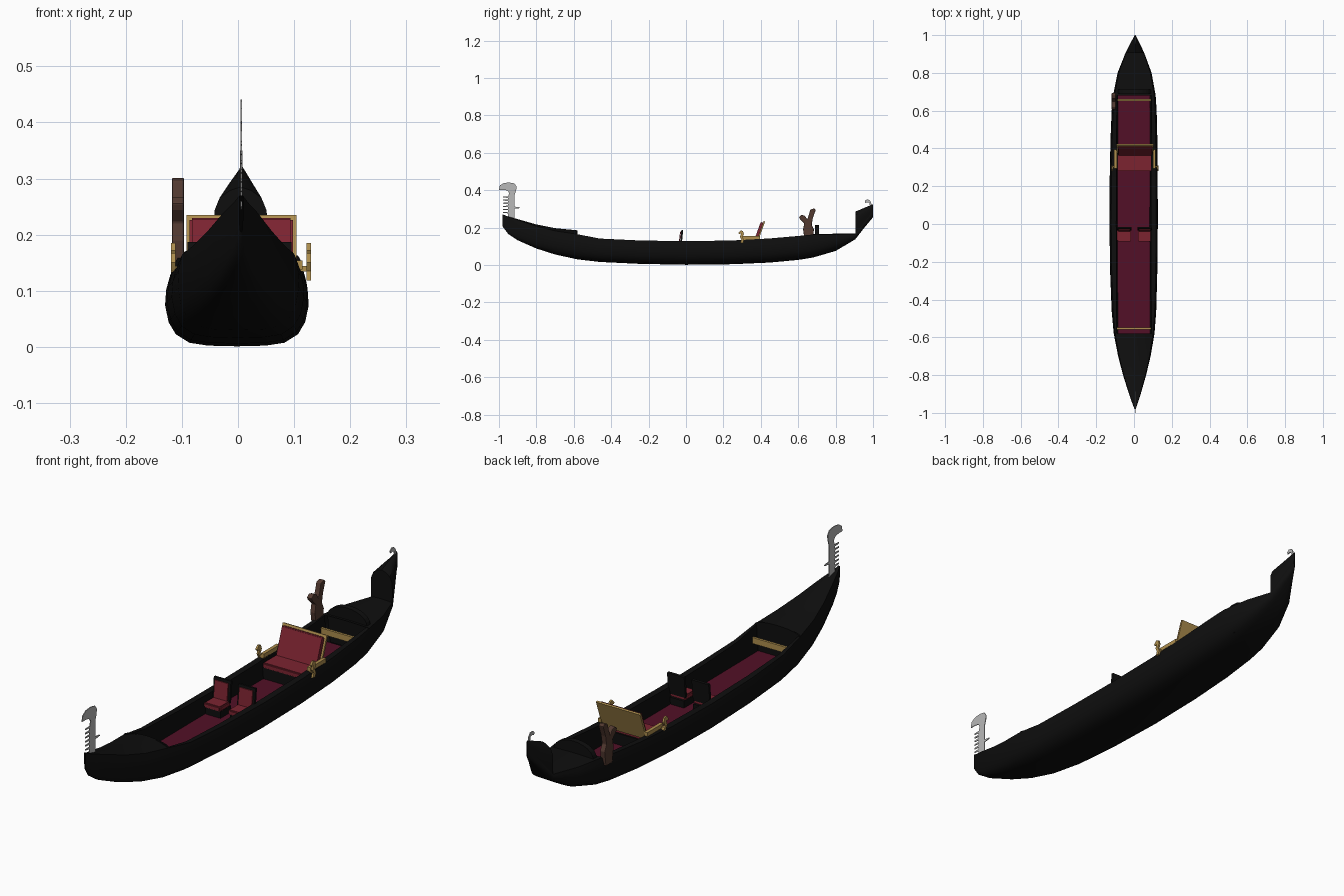
import bpy, bmesh, math
from mathutils import Matrix, Vector

cube = bpy.data.objects.get("Cube")
if cube:
    bpy.data.objects.remove(cube, do_unlink=True)


def material(name, r, g, b):
    m = bpy.data.materials.new(name)
    m.use_nodes = True
    m.diffuse_color = (r, g, b, 1)
    m.node_tree.nodes["Principled BSDF"].inputs["Base Color"].default_value = (r, g, b, 1)
    return m


BLACK = material("black_lacquer", .0045, .0045, .0045)
MAROON = material("maroon_carpet", .085, .005, .02)
RED = material("red_upholstery", .2, .017, .03)
GOLD = material("gilded_brass", .42, .27, .075)
WOOD = material("walnut_wood", .085, .042, .03)
STEEL = material("polished_steel", .48, .48, .48)


def finish(name, bm, mat, smooth=False):
    bmesh.ops.remove_doubles(bm, verts=bm.verts, dist=1e-5)
    bmesh.ops.recalc_face_normals(bm, faces=bm.faces)
    me = bpy.data.meshes.new(name)
    bm.to_mesh(me)
    bm.free()
    me.materials.append(mat)
    ob = bpy.data.objects.new(name, me)
    bpy.context.collection.objects.link(ob)
    if smooth:
        bpy.ops.object.select_all(action='DESELECT')
        ob.select_set(True)
        bpy.context.view_layer.objects.active = ob
        bpy.ops.object.shade_smooth_by_angle(angle=math.radians(35))
    return ob


def loft(name, rows, mat, smooth=True, caps=False):
    bm = bmesh.new()
    grid = [[bm.verts.new(p) for p in row] for row in rows]
    for a, b in zip(grid, grid[1:]):
        for i in range(len(a) - 1):
            bm.faces.new((a[i], a[i + 1], b[i + 1], b[i]))
    if caps:
        bm.faces.new(grid[0])
        bm.faces.new(grid[-1])
    return finish(name, bm, mat, smooth)


def box(name, x, y, z, mat, tilt=0, bevel=0):
    """Box from (low, high) ranges, tilted about its bottom edge."""
    bm = bmesh.new()
    size = [r[1] - r[0] for r in (x, y, z)]
    mid = Vector([sum(r) / 2 for r in (x, y, z)])
    bmesh.ops.create_cube(bm, size=1)
    bmesh.ops.scale(bm, vec=size, verts=bm.verts)
    if bevel:
        bmesh.ops.bevel(bm, geom=bm.edges[:], offset=bevel, segments=2, affect='EDGES')
    bmesh.ops.translate(bm, vec=mid, verts=bm.verts)
    bmesh.ops.rotate(bm, cent=(mid.x, mid.y, z[0]), verts=bm.verts,
                     matrix=Matrix.Rotation(-tilt, 3, 'X'))
    return finish(name, bm, mat)


def plate(name, outline, x, thick, mat, bevel=0):
    """Side outline of (y, z) points, extruded across x."""
    bm = bmesh.new()
    face = bm.faces.new([bm.verts.new((x - thick / 2, y, z)) for y, z in outline])
    new = bmesh.ops.extrude_face_region(bm, geom=[face])["geom"]
    bmesh.ops.translate(bm, vec=(thick, 0, 0),
                        verts=[v for v in new if isinstance(v, bmesh.types.BMVert)])
    ob = finish(name, bm, mat)
    if bevel:
        mod = ob.modifiers.new("soft_edges", 'BEVEL')
        mod.width, mod.segments = bevel, 2
    return ob


# Hull stations: y, half width, keel height, sheer height
STATIONS = [
    (-.98, .003, .205, .27), (-.95, .014, .165, .257), (-.9, .031, .132, .241),
    (-.8, .061, .088, .207), (-.7, .086, .056, .182), (-.58, .108, .03, .164),
    (-.46, .118, .016, .141), (-.25, .125, .006, .131), (0, .128, .001, .127),
    (.25, .127, .004, .131), (.45, .124, .013, .142), (.6, .119, .027, .155),
    (.68, .113, .04, .163), (.8, .09, .075, .164), (.905, .05, .137, .165),
    (.95, .028, .195, .225), (1.0, .002, .255, .29)]
SECTION = [(0, 0), (.4, .01), (.66, .05), (.85, .17), (.95, .34), (1, .58), (.985, .8), (.93, 1)]
SHEER = SECTION[-1][0]
BOW_END, STERN_START, FIN = -.58, .68, .905


def centre(y):
    return .006 - .008 * (1 - y * y)


def between(a, b):
    return [s for s in STATIONS if a <= s[0] <= b]


# Outer hull
half = SECTION[::-1]
rows = []
for y, w, k, s in STATIONS:
    pts = [(-f, h) for f, h in half] + SECTION[1:]
    rows.append([(centre(y) + f * w, y, k + h * (s - k)) for f, h in pts])
loft("hull", rows, BLACK)

# Side decks and inner walls
for name, side in (("left", 1), ("right", -1)):
    rows = []
    for y, w, k, s in between(BOW_END, STERN_START):
        c = centre(y)
        rows.append([(c + side * w * SHEER, y, s), (c + side * .092, y, s),
                     (c + side * .085, y, .058)])
    loft(name + "_gunwale", rows, BLACK, smooth=False)

box("floor", (-.088, .086), (BOW_END, STERN_START), (.054, .06), MAROON)


# Cambered end decks
def deck(name, a, b, camber):
    rows = []
    for y, w, k, s in between(a, b):
        rows.append([(centre(y) + f * w * SHEER, y, s + camber(y) * (1 - f * f))
                     for f in (-1, -.6, -.25, 0, .25, .6, 1)])
    return loft(name, rows, BLACK)


deck("bow_deck", -.98, BOW_END, lambda y: .021 * (y + .98) / .4)
deck("stern_deck", STERN_START, FIN, lambda y: .003)


# Bulkheads: arched boards closing the cabin ends
def bulkhead(name, y, w, spring, rise, thick):
    bm = bmesh.new()
    n = 12
    top = [(w * math.cos(math.pi * i / n), spring + rise * math.sin(math.pi * i / n))
           for i in range(n + 1)]
    outline = [(w * .86, .056)] + top + [(-w * .86, .056)]
    face = bm.faces.new([bm.verts.new((centre(y) + x, y, z)) for x, z in outline])
    new = bmesh.ops.extrude_face_region(bm, geom=[face])["geom"]
    bmesh.ops.translate(bm, vec=(0, thick, 0),
                        verts=[v for v in new if isinstance(v, bmesh.types.BMVert)])
    finish(name, bm, BLACK)


bulkhead("bow_bulkhead", BOW_END - .006, .1, .164, .02, .006)
bulkhead("stern_backboard", .69, .088, .163, .05, .022)

# Raised stern fin
FIN_SHAPE = [(1, 0), (1.03, .35), (1, .65), (.8, .84), (.4, .95)]
rows = []
for y, w, k, s in between(FIN, 1):
    top = .285 + .04 * (y - FIN) / (1 - FIN)
    ring = FIN_SHAPE + [(0, 1)] + [(-f, h) for f, h in FIN_SHAPE[::-1]]
    rows.append([(centre(y) + f * w * SHEER, y, s + h * (top - s)) for f, h in ring])
loft("stern_fin", rows, BLACK, caps=True)

# Gilded crossbars
for name, y in (("bow_crossbar", -.554), ("stern_crossbar", .656)):
    box(name, (-.09, .09), (y - .005, y + .005), (.1, .124), GOLD)

# Bow comb: blade, forward teeth and one backward tooth
TIP_X = .006
plate("bow_comb_blade", [
    (-.952, .25), (-.952, .36), (-.945, .385), (-.955, .398), (-.975, .402), (-1, .402),
    (-.995, .425), (-.975, .438), (-.945, .441), (-.918, .436), (-.906, .42), (-.908, .4),
    (-.916, .375), (-.916, .245)], TIP_X, .003, STEEL)
for i in range(6):
    z = .276 + i * .0165
    plate(f"bow_comb_tooth_{i + 1}", [(-.978, z + .002), (-.95, z), (-.95, z + .008),
                                      (-.978, z + .007)], TIP_X, .003, STEEL)
plate("bow_comb_back_tooth", [(-.918, .3), (-.888, .304), (-.888, .308), (-.918, .312)],
      TIP_X, .003, STEEL)

# Stern curl
plate("stern_curl", [(.985, .31), (.992, .31), (.99, .335), (.98, .348), (.966, .35),
                     (.956, .342), (.958, .332), (.97, .335), (.98, .332)], TIP_X, .004, STEEL)

# Forked oar rest
plate("oar_rest", [
    (.635, .13), (.676, .13), (.684, .19), (.672, .215), (.678, .25), (.694, .295),
    (.684, .302), (.664, .296), (.656, .265), (.648, .244), (.636, .262), (.618, .268),
    (.604, .256), (.61, .244), (.632, .222), (.626, .19)], -.107, .022, WOOD, bevel=.003)

# Main seat: base, cushion, framed sloping back
SEAT = (-.092, .104)
box("main_seat_base", SEAT, (.285, .375), (.058, .105), BLACK)
box("main_seat_cushion", (-.088, .1), (.28, .372), (.105, .126), RED, bevel=.004)
LEAN = math.radians(20)
box("main_seat_back_frame", SEAT, (.374, .382), (.12, .241), GOLD, tilt=LEAN)
box("main_seat_back_cushion", (-.086, .098), (.36, .374), (.12, .236), RED,
    tilt=LEAN, bevel=.004)

# Armrests with curled brass figures at their front ends
FIGURE = [(.29, .118), (.306, .118), (.31, .135), (.302, .15), (.31, .165), (.304, .182),
          (.292, .185), (.28, .172), (.283, .166), (.294, .168), (.288, .15), (.296, .135)]
for name, x, rail in (("left", .126, .108), ("right", -.115, -.098)):
    plate(name + "_brass_figure", FIGURE, x, .008, GOLD)
    box(name + "_armrest", (rail - .007, rail + .007), (.295, .395), (.138, .154), GOLD)
    box(name + "_arm_panel", (rail - .004, rail + .004), (.3, .385), (.1, .138), GOLD)
    box(name + "_figure_bracket", (min(x, rail), max(x, rail)), (.298, .306), (.134, .144), GOLD)

# Two small chairs
for name, x in (("left", .057), ("right", -.052)):
    box(name + "_chair_base", (x - .034, x + .034), (-.085, -.02), (.058, .088), BLACK)
    box(name + "_chair_cushion", (x - .037, x + .037), (-.092, -.026), (.088, .108), RED,
        bevel=.004)
    box(name + "_chair_back", (x - .038, x + .038), (-.034, -.024), (.1, .187), BLACK,
        tilt=math.radians(6))
    box(name + "_chair_back_pad", (x - .03, x + .03), (-.039, -.034), (.11, .178), RED,
        tilt=math.radians(6))
